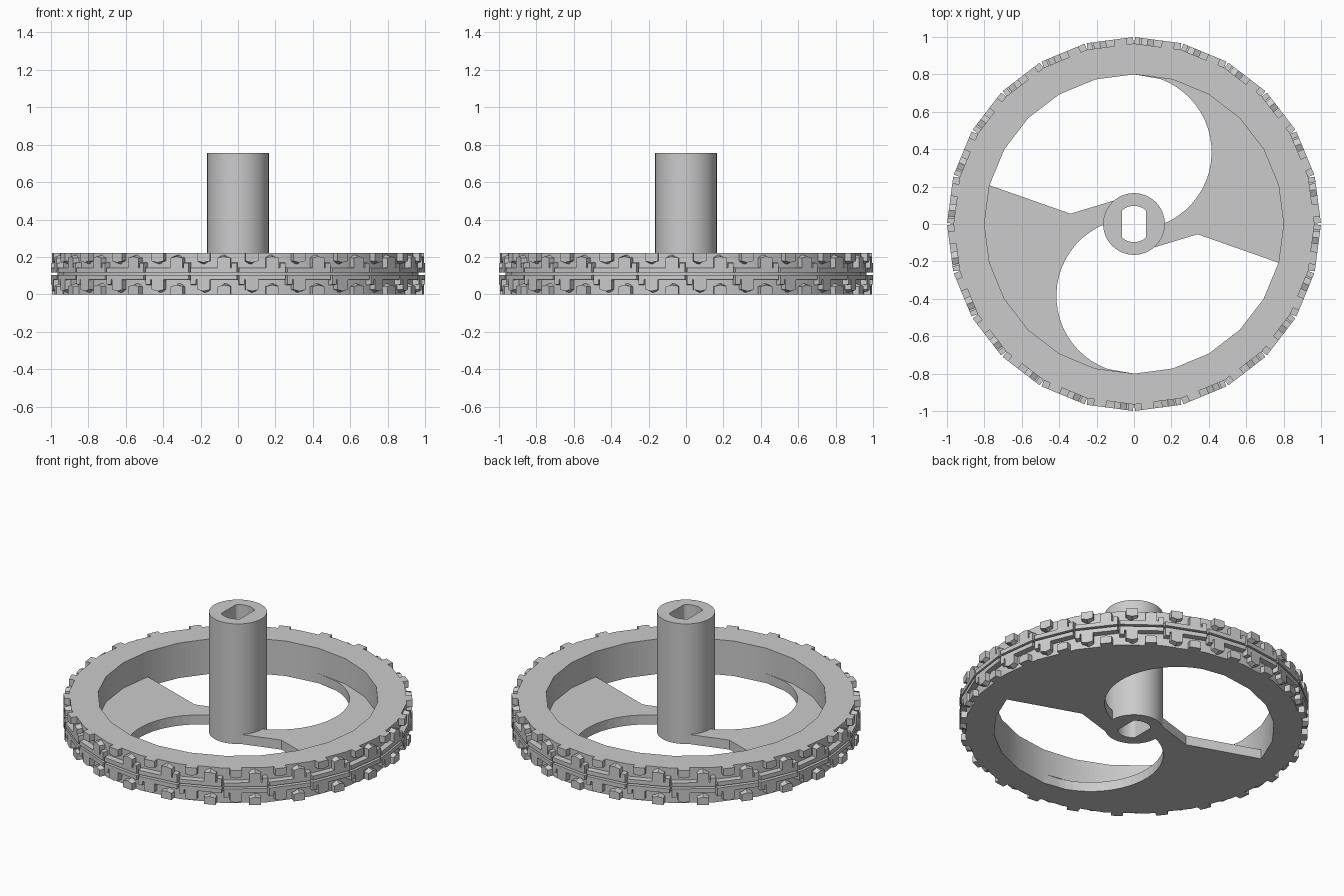
import bpy, bmesh
from math import sin, cos, pi, radians, atan2
from mathutils import Matrix, Vector

cube = bpy.data.objects.get("Cube")
if cube:
    bpy.data.objects.remove(cube, do_unlink=True)

SIDES = 24
HEIGHT = 0.22
RIM_OUT, RIM_IN = 0.965, 0.8
HUB_R, HUB_TOP = 0.165, 0.755
PLATE = 0.06

grey = bpy.data.materials.new("plain grey")
grey.use_nodes = True
grey.diffuse_color = (0.6, 0.6, 0.6, 1)
grey.node_tree.nodes["Principled BSDF"].inputs["Base Color"].default_value = (0.6, 0.6, 0.6, 1)


def finish(name, bm, smooth=False):
    bmesh.ops.recalc_face_normals(bm, faces=bm.faces)
    mesh = bpy.data.meshes.new(name)
    bm.to_mesh(mesh)
    bm.free()
    mesh.materials.append(grey)
    ob = bpy.data.objects.new(name, mesh)
    bpy.context.collection.objects.link(ob)
    if smooth:
        bpy.ops.object.select_all(action='DESELECT')
        ob.select_set(True)
        bpy.context.view_layer.objects.active = ob
        bpy.ops.object.shade_smooth_by_angle(angle=radians(30))
    return ob


def circle(r, n):
    return [(r * cos(2 * pi * i / n), r * sin(2 * pi * i / n)) for i in range(n)]


def tube(name, outer, inner, top):
    """Ring of matching outer and inner outlines standing on the ground."""
    bm = bmesh.new()
    loops = [[bm.verts.new((x, y, z)) for x, y in pts]
             for pts, z in ((outer, 0), (outer, top), (inner, top), (inner, 0))]
    n = len(outer)
    for k in range(4):
        a, b = loops[k], loops[(k + 1) % 4]
        for i in range(n):
            j = (i + 1) % n
            bm.faces.new((a[i], a[j], b[j], b[i]))
    return finish(name, bm, True)


def prism(bm, low, high, mat):
    """Solid between two outlines with equal point counts."""
    a = [bm.verts.new(mat @ Vector(p)) for p in low]
    b = [bm.verts.new(mat @ Vector(p)) for p in high]
    bm.faces.new(a)
    bm.faces.new(b)
    for i in range(len(a)):
        j = (i + 1) % len(a)
        bm.faces.new((a[i], a[j], b[j], b[i]))


# Rim and hub with a double-flat bore
tube("rim", circle(RIM_OUT, SIDES), circle(RIM_IN, SIDES), HEIGHT)
bore = [(max(-0.065, min(0.065, x)), y) for x, y in circle(0.097, 64)]
tube("hub", circle(HUB_R, 64), bore, HUB_TOP)

# Two curved spoke plates, half a turn apart
ARC_Y, ARC_R = 0.385, 0.415
end = atan2(-ARC_Y, 0.155)
outline = [(ARC_R * cos(a), ARC_Y + ARC_R * sin(a))
           for a in (pi / 2 + (end - pi / 2) * i / 24 for i in range(25))]
outline += [(0.157 * cos(a), 0.157 * sin(a)) for a in (-0.3, -0.65, -1.0)]
outline += [(0.34, -0.055)]
outline += [(RIM_IN * cos(a), RIM_IN * sin(a)) for a in (radians(15 * i) for i in range(-1, 6))]
for name, turn in (("right_spoke", pi), ("left_spoke", 0)):
    bm = bmesh.new()
    prism(bm, [(x, y, 0) for x, y in outline], [(x, y, PLATE) for x, y in outline],
          Matrix.Rotation(turn, 4, 'Z'))
    finish(name, bm)

# Tread: tile coordinates are (across, up, out) around the tile centre
FACE = cos(pi / SIDES)
IN, OUT = 0.94 * FACE, FACE
HALF = HEIGHT / 2
WIDE = sin(pi / SIDES) - 0.006


def block(bm, u0, u1, v0, v1, mat, inset=0.004):
    """Raised tread bar with slightly drafted sides."""
    low = [(u0, v0, IN), (u1, v0, IN), (u1, v1, IN), (u0, v1, IN)]
    high = [(u0, v0, OUT), (u1, v0, OUT), (u1, v1 - inset, OUT), (u0, v1 - inset, OUT)]
    prism(bm, low, high, mat)


def pointed(bm, u, half, flat, shoulder, tip, mat):
    """Raised lug whose end slopes down to a point."""
    def ring(t, depth):
        return [(u - half, flat, depth), (u + half, flat, depth), (u + half, shoulder, depth),
                (u, t, depth), (u - half, shoulder, depth)]
    prism(bm, ring(tip, IN), ring(shoulder + (tip - shoulder) * 0.35, OUT), mat)


bm = bmesh.new()
for i in range(SIDES):
    a = 2 * pi * (i + 0.5) / SIDES
    out, across = Vector((cos(a), sin(a), 0)), Vector((-sin(a), cos(a), 0))
    frame = Matrix((across, (0, 0, 1), out)).transposed().to_4x4()
    tile = Matrix.Translation((0, 0, HALF)) @ frame
    for turn in (0, pi):
        m = tile @ Matrix.Rotation(turn, 4, 'Z')
        block(bm, -WIDE, WIDE, 0.006, 0.036, m)
        pointed(bm, 0.055, 0.034, 0.03, 0.085, HALF - 0.003, m)
        pointed(bm, -0.055, 0.034, HALF, 0.068, 0.045, m)
        block(bm, WIDE - 0.028, WIDE, 0.03, 0.062, m)
finish("tread_blocks", bm)
